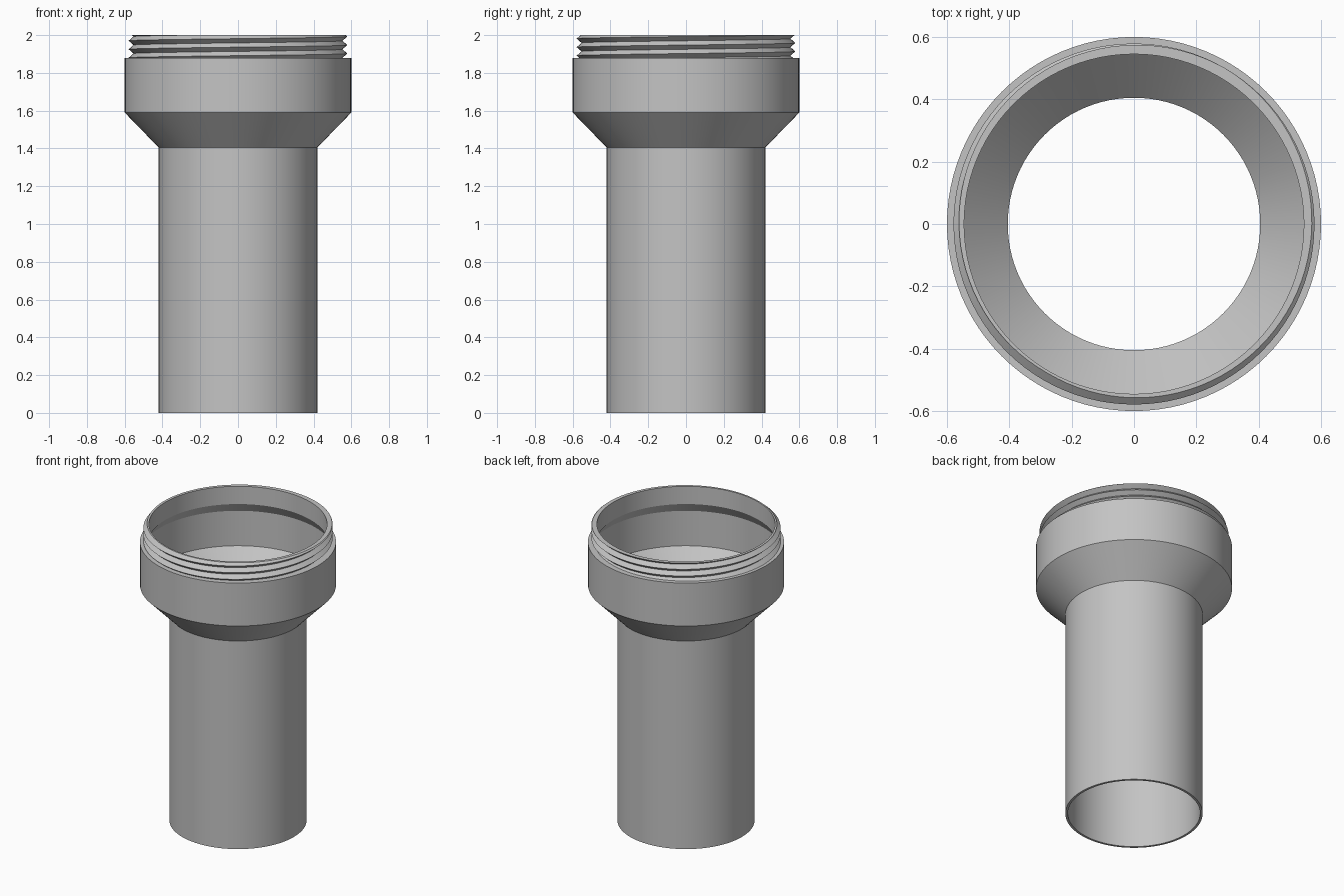
import bpy, bmesh
from math import sin, cos, tau, floor

SEGMENTS = 96
NECK_LOW, NECK_TOP = 1.88, 2.0
BORE = 0.545
ROOT, CREST, PITCH = 0.553, 0.579, 0.045

cube = bpy.data.objects.get("Cube")
if cube:
    bpy.data.objects.remove(cube, do_unlink=True)

grey = bpy.data.materials.new("plain grey")
grey.use_nodes = True
colour = (0.55, 0.55, 0.55, 1)
grey.diffuse_color = colour
grey.node_tree.nodes["Principled BSDF"].inputs["Base Color"].default_value = colour


def revolve(name, profile_at, closed):
    """Skin a turned part from a radius/height profile that may change with the turn."""
    bm = bmesh.new()
    columns = []
    for i in range(SEGMENTS + 1):
        turn = i / SEGMENTS
        c, s = cos(tau * turn), sin(tau * turn)
        columns.append([bm.verts.new((r * c, r * s, z)) for r, z in profile_at(turn)])
    count = len(columns[0])
    for a, b in zip(columns, columns[1:]):
        for k in range(count if closed else count - 1):
            n = (k + 1) % count
            bm.faces.new((a[k], b[k], b[n], a[n]))
    bmesh.ops.remove_doubles(bm, verts=bm.verts, dist=0.0002)
    bmesh.ops.recalc_face_normals(bm, faces=bm.faces)
    mesh = bpy.data.meshes.new(name)
    bm.to_mesh(mesh)
    bm.free()
    mesh.materials.append(grey)
    obj = bpy.data.objects.new(name, mesh)
    bpy.context.collection.objects.link(obj)
    bpy.ops.object.select_all(action="DESELECT")
    obj.select_set(True)
    bpy.context.view_layer.objects.active = obj
    bpy.ops.object.shade_smooth_by_angle(angle=0.5)
    return obj


# Pipe, flare and collar, with a hollow that follows the outside
BODY = [(0.42, 0), (0.42, 1.405), (0.6, 1.59), (0.6, NECK_LOW), (BORE, NECK_LOW),
        (0.585, 1.816), (0.585, 1.58), (0.405, 1.4), (0.405, 0)]
revolve("pipe_body", lambda turn: BODY, True)


# Neck with a helical V thread, trimmed flat at the rim and the collar
def thread_radius(z, turn):
    phase = (z - NECK_LOW) / PITCH - turn
    phase -= floor(phase)
    return ROOT + (CREST - ROOT) * (1 - abs(2 * phase - 1))


def neck_profile(turn):
    points = [(BORE, NECK_LOW), (BORE, NECK_TOP)]
    for k in range(8, -4, -1):
        z = NECK_LOW + PITCH * (k / 2 + turn)
        z = min(max(z, NECK_LOW), NECK_TOP)
        points.append((thread_radius(z, turn), z))
    return points


revolve("threaded_neck", neck_profile, False)
